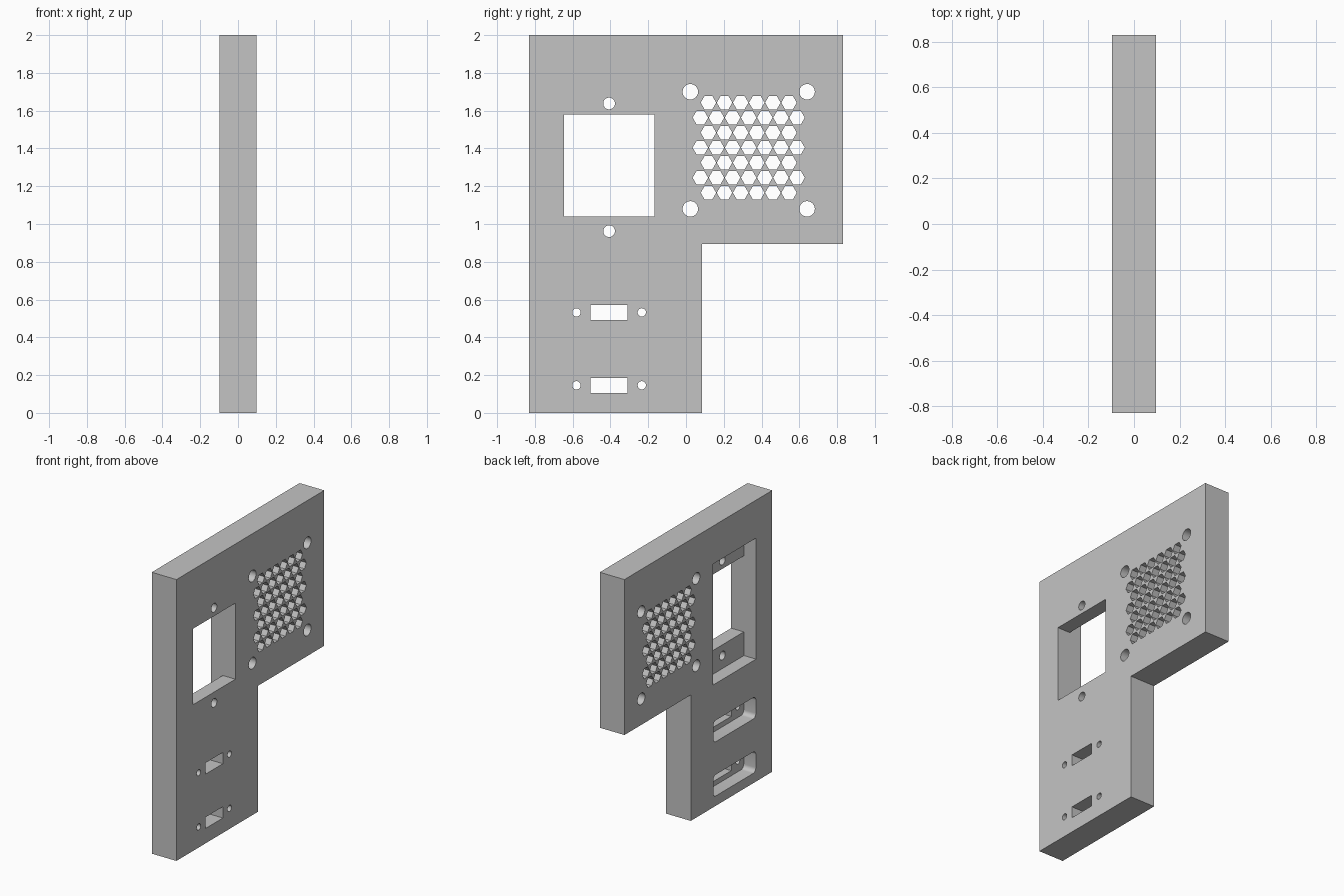
import bpy, math

cube = bpy.data.objects.get("Cube")
if cube:
    bpy.data.objects.remove(cube, do_unlink=True)

HALF = 0.097          # half the plate thickness
POCKET_FLOOR = -0.002  # depth reached by the rear pockets

grey = bpy.data.materials.new("light grey")
grey.use_nodes = True
colour = (0.55, 0.55, 0.55, 1)
grey.diffuse_color = colour
grey.node_tree.nodes["Principled BSDF"].inputs["Base Color"].default_value = colour


def prisms(name, outlines, x0, x1):
    """One mesh made of (y, z) outlines extruded from x0 to x1."""
    verts, faces = [], []
    for outline in outlines:
        n, b = len(outline), len(verts)
        verts += [(x0, y, z) for y, z in outline] + [(x1, y, z) for y, z in outline]
        faces.append([b + i for i in reversed(range(n))])
        faces.append([b + n + i for i in range(n)])
        for i in range(n):
            j = (i + 1) % n
            faces.append([b + i, b + j, b + n + j, b + n + i])
    mesh = bpy.data.meshes.new(name)
    mesh.from_pydata(verts, [], faces)
    mesh.materials.append(grey)
    obj = bpy.data.objects.new(name, mesh)
    bpy.context.collection.objects.link(obj)
    return obj


def rect(y, z, w, h):
    return [(y - w / 2, z - h / 2), (y + w / 2, z - h / 2),
            (y + w / 2, z + h / 2), (y - w / 2, z + h / 2)]


def ring(y, z, r, sides=32):
    return [(y + r * math.cos(math.tau * i / sides),
             z + r * math.sin(math.tau * i / sides)) for i in range(sides)]


def rounded(y, z, w, h, r, steps=6):
    pts = []
    for q, (sy, sz) in enumerate([(1, 1), (-1, 1), (-1, -1), (1, -1)]):
        for k in range(steps + 1):
            a = (q + k / steps) * math.pi / 2
            pts.append((y + sy * (w / 2 - r) + r * math.cos(a),
                        z + sz * (h / 2 - r) + r * math.sin(a)))
    return pts


# L-shaped plate
plate = prisms("panel", [[(-0.83, 0), (0.085, 0), (0.085, 0.895),
                          (0.83, 0.895), (0.83, 2), (-0.83, 2)]], -HALF, HALF)

# Socket window with its two screw holes
SOCKET_Y = -0.407
holes = [rect(SOCKET_Y, 1.309, 0.478, 0.54)]
holes += [ring(SOCKET_Y, z, 0.031) for z in (0.962, 1.638)]
pockets = [rect(SOCKET_Y, 1.3, 0.482, 0.86)]

# Connector slots, screw holes and rounded rear pockets
for z in (0.146, 0.532):
    holes.append(rect(SOCKET_Y, z, 0.197, 0.08))
    holes += [ring(SOCKET_Y + s * 0.173, z, 0.022) for s in (-1, 1)]
    pockets.append(rounded(SOCKET_Y, z, 0.478, 0.152, 0.03))

# Fan grille: staggered hexagons and four corner holes
FAN_Y = 0.332
for row in range(-3, 4):
    count = 6 if row % 2 else 7
    for col in range(count):
        holes.append(ring(FAN_Y + (col - (count - 1) / 2) * 0.0853,
                          1.404 + row * 0.0795, 0.041, 6))
holes += [ring(FAN_Y + s * 0.309, z, 0.041) for s in (-1, 1) for z in (1.08, 1.7)]

# The row parity above puts seven hexagons in the centre row
bpy.context.view_layer.objects.active = plate
for name, shapes, x0, x1 in (("pocket_cutter", pockets, -0.3, POCKET_FLOOR),
                             ("hole_cutter", holes, -0.3, 0.3)):
    cutter = prisms(name, shapes, x0, x1)
    cutter.hide_render = True
    mod = plate.modifiers.new(name, 'BOOLEAN')
    mod.operation, mod.solver, mod.object = 'DIFFERENCE', 'EXACT', cutter
    bpy.ops.object.modifier_apply(modifier=name)
    bpy.data.objects.remove(cutter, do_unlink=True)

bpy.ops.object.select_all(action='DESELECT')
plate.select_set(True)
bpy.ops.object.shade_smooth_by_angle(angle=math.radians(30))
